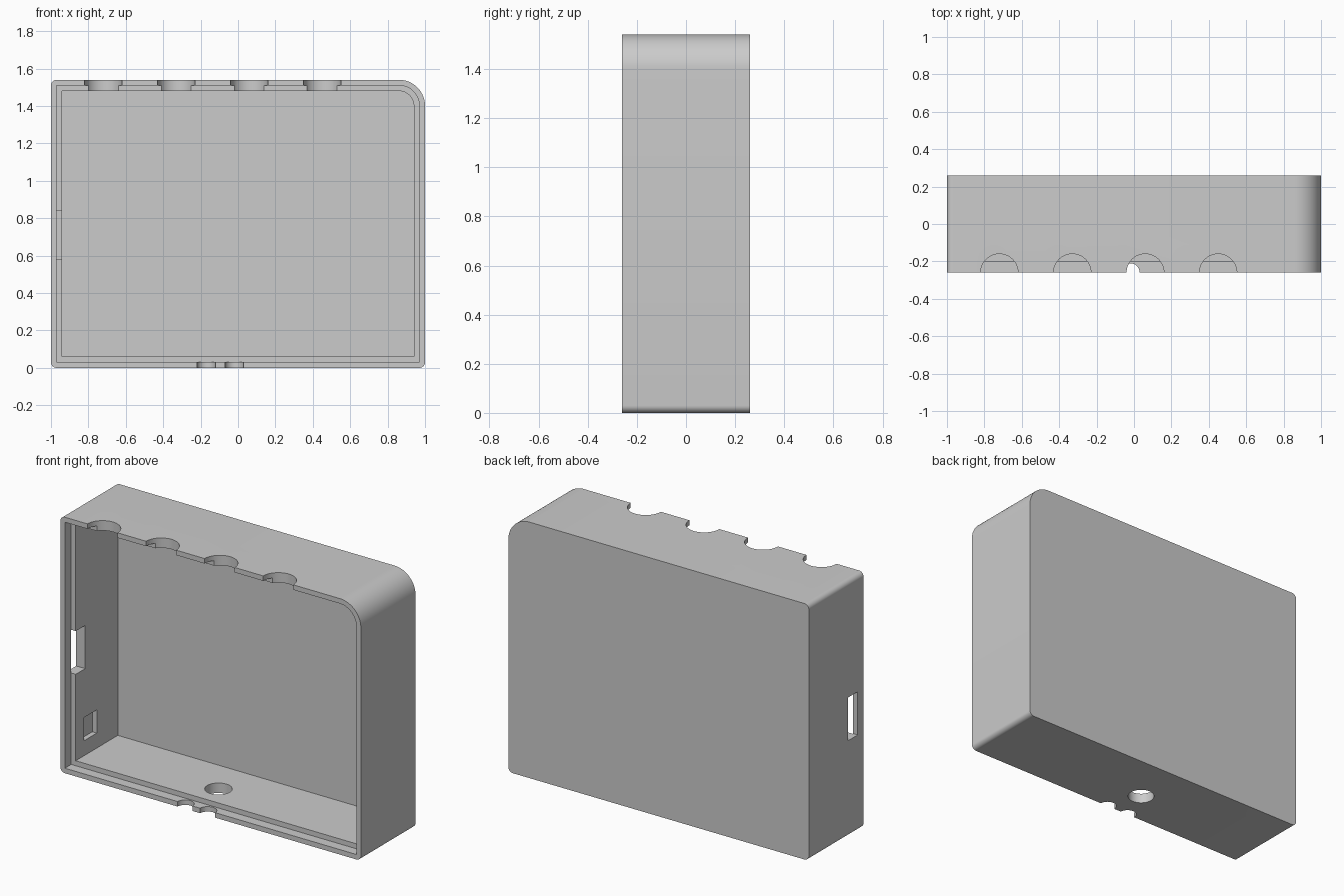
import bpy
import bmesh
from math import pi, sin, cos
from mathutils import Matrix

if "Cube" in bpy.data.objects:
    bpy.data.objects.remove(bpy.data.objects["Cube"], do_unlink=True)

WIDTH, DEPTH, HEIGHT = 2.0, 0.52, 1.54
FRONT, BACK = -DEPTH / 2, DEPTH / 2
LIP, WALL = 0.03, 0.06          # rim thickness and full wall thickness
LEDGE_Y = FRONT + 0.06          # where the lid ledge sits
BIG_R, SMALL_R = 0.14, 0.03

grey = bpy.data.materials.new("light grey plastic")
grey.use_nodes = True
grey.diffuse_color = (0.6, 0.6, 0.6, 1)
grey.node_tree.nodes["Principled BSDF"].inputs["Base Color"].default_value = grey.diffuse_color


def make_object(name, bm):
    bmesh.ops.recalc_face_normals(bm, faces=bm.faces)
    mesh = bpy.data.meshes.new(name)
    bm.to_mesh(mesh)
    bm.free()
    mesh.materials.append(grey)
    obj = bpy.data.objects.new(name, mesh)
    bpy.context.collection.objects.link(obj)
    return obj


def rounded_outline(inset):
    """Case outline in x and z, inset evenly; one corner is rounder."""
    x, low, high = WIDTH / 2 - inset, inset, HEIGHT - inset
    corners = [(x, low, -1, 1, SMALL_R, -pi / 2), (x, high, -1, -1, BIG_R, 0),
               (-x, high, 1, -1, SMALL_R, pi / 2), (-x, low, 1, 1, SMALL_R, pi)]
    points = []
    for cx, cz, sx, sz, radius, start in corners:
        r = radius - inset
        if r <= 0.001:
            points.append((cx, cz))
            continue
        steps = 20 if radius == BIG_R else 8
        for i in range(steps + 1):
            a = start + pi / 2 * i / steps
            points.append((cx + sx * r + r * cos(a), cz + sz * r + r * sin(a)))
    return points


def prism(name, inset, y0, y1):
    bm = bmesh.new()
    face = bm.faces.new([bm.verts.new((x, y0, z)) for x, z in rounded_outline(inset)])
    extruded = bmesh.ops.extrude_face_region(bm, geom=[face])
    moved = [v for v in extruded["geom"] if isinstance(v, bmesh.types.BMVert)]
    bmesh.ops.translate(bm, verts=moved, vec=(0, y1 - y0, 0))
    return make_object(name, bm)


def box(name, x, y, z):
    bm = bmesh.new()
    bmesh.ops.create_cube(bm, size=1)
    for v in bm.verts:
        v.co = [lo + (c + 0.5) * (hi - lo) for c, (lo, hi) in zip(v.co, (x, y, z))]
    return make_object(name, bm)


def cylinder(name, x, y, z, radius):
    bm = bmesh.new()
    bmesh.ops.create_cone(bm, cap_ends=True, segments=48, radius1=radius, radius2=radius,
                          depth=0.2, matrix=Matrix.Translation((x, y, z)))
    return make_object(name, bm)


# Solid case body
case = prism("case_shell", 0, FRONT, BACK)

# Main cavity and the wider lid recess at the open front
cutters = [prism("cavity_cutter", WALL, FRONT - 0.1, BACK - WALL),
           prism("lid_recess_cutter", LIP, FRONT - 0.12, LEDGE_Y)]

# Four half-round button notches along the top
for i in range(4):
    cutters.append(cylinder("button_notch_cutter", -0.72 + 0.39 * i, FRONT, HEIGHT, 0.1))

# Two cable notches and a round hole through the bottom
for x in (-0.17, -0.02):
    cutters.append(cylinder("cable_notch_cutter", x, FRONT, 0, 0.05))
cutters.append(cylinder("bottom_hole_cutter", -0.095, -0.05, 0, 0.075))

# Through slot and shallow pocket in the right side wall
cutters.append(box("side_slot_cutter", (-1.1, -0.9), (LEDGE_Y - 0.004, -0.11), (0.58, 0.84)))
cutters.append(box("side_pocket_cutter", (-0.97, -0.9), (-0.12, 0.0), (0.15, 0.29)))

bpy.context.view_layer.objects.active = case
for cutter in cutters:
    cutter.hide_render = True
    mod = case.modifiers.new(cutter.name, "BOOLEAN")
    mod.operation = "DIFFERENCE"
    mod.solver = "EXACT"
    mod.object = cutter
    bpy.ops.object.modifier_apply(modifier=mod.name)
    bpy.data.objects.remove(cutter, do_unlink=True)

bpy.ops.object.select_all(action="DESELECT")
case.select_set(True)
bpy.ops.object.shade_smooth_by_angle(angle=pi / 6)
